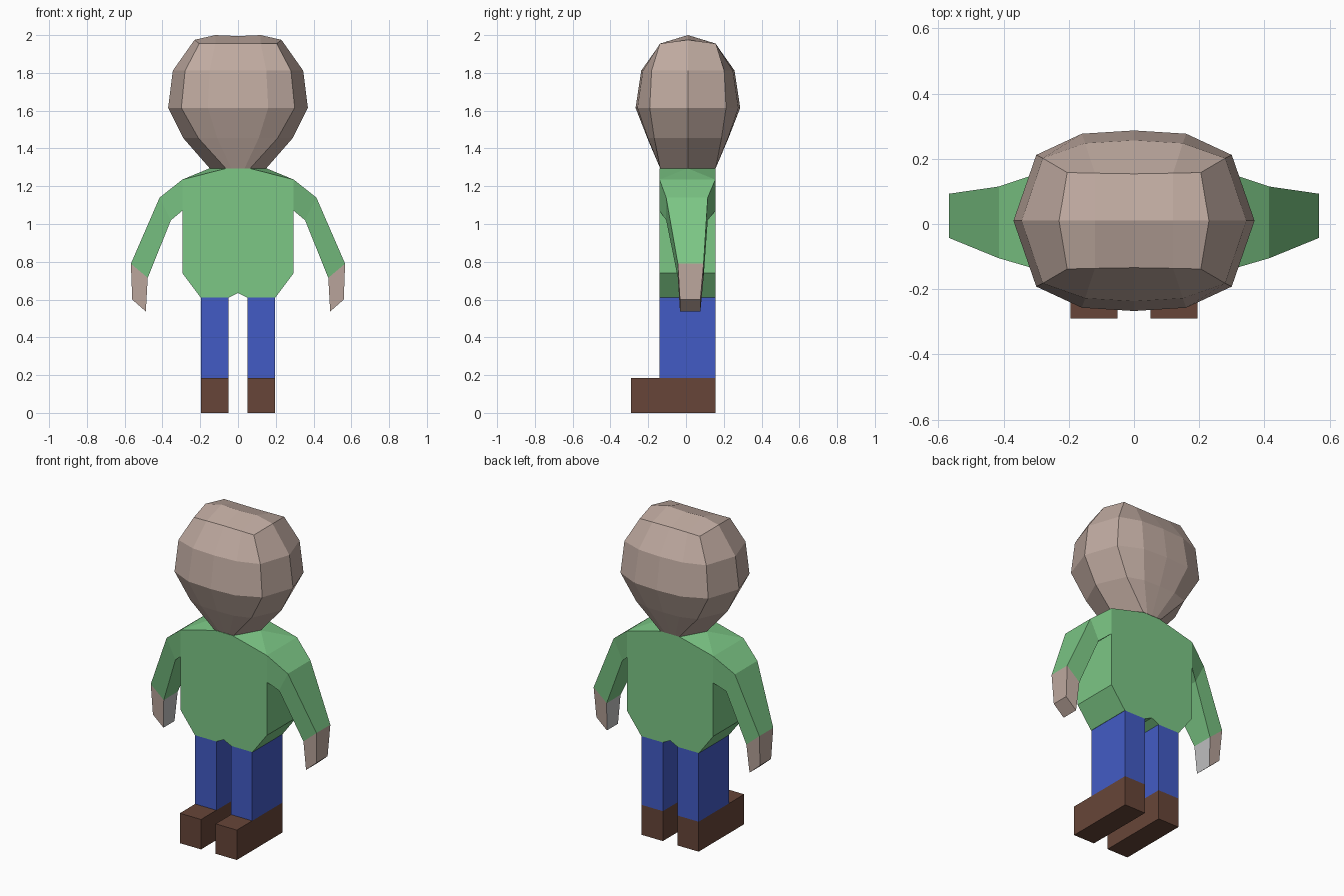
import bpy, bmesh

if "Cube" in bpy.data.objects:
    bpy.data.objects.remove(bpy.data.objects["Cube"])


def mat(name, rgb):
    m = bpy.data.materials.new(name)
    m.diffuse_color = (*rgb, 1)
    m.use_nodes = True
    m.node_tree.nodes["Principled BSDF"].inputs["Base Color"].default_value = m.diffuse_color
    return m


SKIN = mat("skin", (0.52, 0.40, 0.35))
GREEN = mat("shirt green", (0.20, 0.57, 0.235))
BLUE = mat("trouser blue", (0.055, 0.105, 0.56))
BROWN = mat("shoe brown", (0.135, 0.06, 0.04))
GREY = mat("palm grey", (0.52, 0.52, 0.53))


def build(name, verts, faces, mats):
    me = bpy.data.meshes.new(name)
    me.from_pydata(verts, [], faces)
    bm = bmesh.new()
    bm.from_mesh(me)
    bmesh.ops.recalc_face_normals(bm, faces=bm.faces)
    bm.to_mesh(me)
    bm.free()
    for m in mats:
        me.materials.append(m)
    ob = bpy.data.objects.new(name, me)
    bpy.context.collection.objects.link(ob)
    return ob


def loft(name, rings, mats, cap_start=True, cap_end=True):
    n = len(rings[0])
    verts = [p for r in rings for p in r]
    faces = [(k * n + i, k * n + (i + 1) % n, (k + 1) * n + (i + 1) % n, (k + 1) * n + i)
             for k in range(len(rings) - 1) for i in range(n)]
    if cap_start:
        faces.append(tuple(range(n)))
    if cap_end:
        faces.append(tuple(range(len(verts) - n, len(verts))))
    return build(name, verts, faces, mats)


FRONT, BACK = -0.14, 0.155


def box(name, x0, x1, y0, y1, z0, z1, m):
    ring = lambda z: [(x0, y0, z), (x1, y0, z), (x1, y1, z), (x0, y1, z)]
    return loft(name, [ring(z0), ring(z1)], [m])


# Torso: outline extruded front to back, with a pointed neck seam on each shoulder
half = [(0.05, 0.61), (0.197, 0.61), (0.295, 0.74), (0.295, 1.235), (0.06, 1.295)]
outline = [(0, 0.635)] + half + [(-x, z) for x, z in reversed(half)]
n = len(outline)
verts = [(x, y, z) for y in (FRONT, BACK) for x, z in outline]
faces = [tuple(range(n)), tuple(range(n, 2 * n))]
for i in range(n):
    j = (i + 1) % n
    if i not in (4, 5, 6):
        faces.append((i, j, n + j, n + i))
verts += [(0.15, 0.008, 1.295), (-0.15, 0.008, 1.295)]
for shoulder, neck, mid in ((4, 5, 2 * n), (7, 6, 2 * n + 1)):
    faces += [(shoulder, neck, mid), (shoulder, mid, n + shoulder),
              (n + shoulder, mid, n + neck)]
faces.append((5, 2 * n, n + 5, n + 6, 2 * n + 1, 6))
build("torso", verts, faces, [GREEN])

# Arm sections: outer x, z, inner x, z, front y, back y
SHOULDER = (0.295, 1.235, 0.295, 1.07, FRONT, BACK)
ELBOW = (0.415, 1.14, 0.355, 1.02, -0.105, 0.115)
WRIST = (0.567, 0.79, 0.478, 0.715, -0.043, 0.093)
TIP = (0.56, 0.60, 0.488, 0.537, -0.032, 0.076)


def section(s, side):
    xo, zo, xi, zi, f, b = s
    return [(side * xo, f, zo), (side * xo, b, zo), (side * xi, b, zi), (side * xi, f, zi)]


for side, label in ((1, "right"), (-1, "left")):
    loft(label + "_sleeve", [section(s, side) for s in (SHOULDER, ELBOW, WRIST)],
         [GREEN], cap_start=False, cap_end=False)
    hand = loft(label + "_hand", [section(s, side) for s in (WRIST, TIP)], [SKIN, GREY])
    # Palm is the face turned toward the body
    for p in hand.data.polygons:
        if p.normal.x * side < -0.8:
            p.material_index = 1
    xs = sorted((side * 0.05, side * 0.195))
    box(label + "_trouser_leg", *xs, FRONT, BACK, 0.185, 0.61, BLUE)
    box(label + "_shoe", *xs, -0.29, BACK, 0, 0.185, BROWN)

# Head levels: z, side x, corner x, corner y, inner x, inner y, centre y, side z lift
C = 0.01
levels = [
    (1.295, 0.15, 0.065, 0.147, 0.035, 0.147, 0.147, 0),
    (1.455, 0.29, 0.21, 0.178, 0.11, 0.212, 0.215, 0),
    (1.615, 0.37, 0.30, 0.202, 0.16, 0.267, 0.277, 0),
    (1.812, 0.345, 0.28, 0.192, 0.15, 0.238, 0.247, 0),
    (1.955, 0.23, 0.205, 0.148, 0.12, 0.146, 0.144, 0.02),
]
rings = []
for z, sx, cx, cy, ix, iy, my, lift in levels:
    quarter = [(cx, cy), (ix, iy), (0, my), (-ix, iy), (-cx, cy)]
    ring = [(sx, C, z + lift)] + [(x, C + y, z) for x, y in quarter]
    ring += [(-sx, C, z + lift)] + [(x, C - y, z) for x, y in reversed(quarter)]
    rings.append(ring)
head = loft("head", rings, [SKIN], cap_end=False)

# Crown: a slightly raised ridge across the top of the head
bm = bmesh.new()
bm.from_mesh(head.data)
bm.verts.ensure_lookup_table()
top = list(bm.verts)[-12:]
ridge = [bm.verts.new((x, C, z)) for x, z in ((0.12, 2.0), (0, 1.995), (-0.12, 2.0))]
spine = [top[0]] + ridge + [top[6]]
for edge in (top[1:6], top[:6:-1]):
    bm.faces.new((spine[0], edge[0], edge[1], spine[1]))
    for i in (1, 2):
        bm.faces.new((spine[i], edge[i], edge[i + 1], spine[i + 1]))
    bm.faces.new((spine[3], edge[3], edge[4], spine[4]))
bmesh.ops.recalc_face_normals(bm, faces=bm.faces)
bm.to_mesh(head.data)
bm.free()
